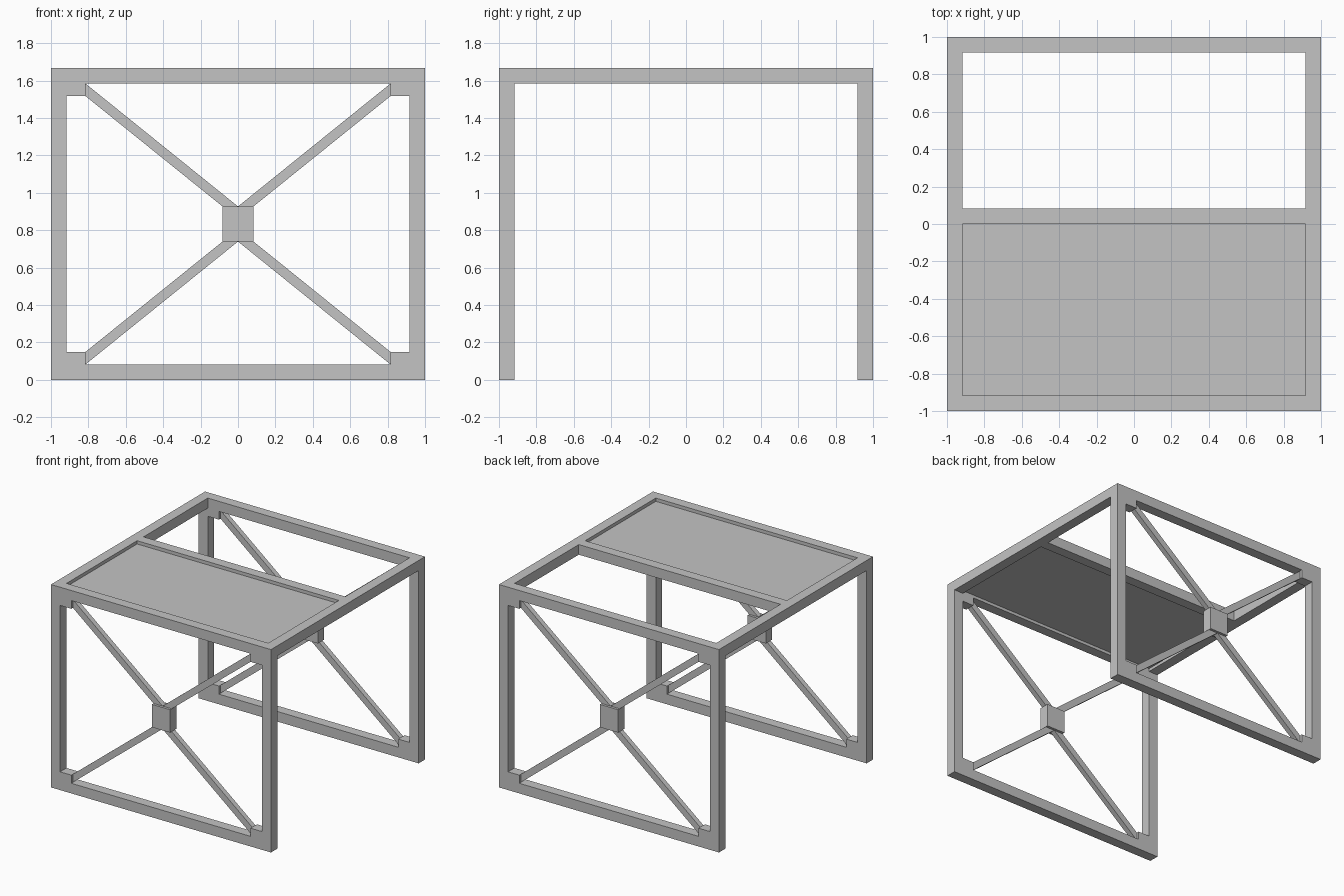
import bpy
import bmesh

cube = bpy.data.objects.get("Cube")
if cube:
    bpy.data.objects.remove(cube, do_unlink=True)

H = 1.667          # overall height
T = 0.083          # bar thickness
IN = 1 - T         # inner face of the frame
MID = H / 2        # height of the brace hub
HUB = 0.094        # half height of the hub
CX, CZ = 0.815, 0.15   # inner corner of a gusset block
BRACE = 0.042      # brace depth

grey = bpy.data.materials.new("plain_grey")
grey.use_nodes = True
colour = (0.55, 0.55, 0.55, 1)
grey.diffuse_color = colour
grey.node_tree.nodes["Principled BSDF"].inputs["Base Color"].default_value = colour


def prism(name, profile, y0, y1):
    """Extrude an x-z outline from y0 to y1."""
    bm = bmesh.new()
    face = bm.faces.new([bm.verts.new((x, y0, z)) for x, z in profile])
    out = bmesh.ops.extrude_face_region(bm, geom=[face])
    verts = [v for v in out["geom"] if isinstance(v, bmesh.types.BMVert)]
    bmesh.ops.translate(bm, verts=verts, vec=(0, y1 - y0, 0))
    bmesh.ops.recalc_face_normals(bm, faces=bm.faces)
    mesh = bpy.data.meshes.new(name)
    bm.to_mesh(mesh)
    bm.free()
    mesh.materials.append(grey)
    obj = bpy.data.objects.new(name, mesh)
    bpy.context.collection.objects.link(obj)
    return obj


def box(name, x, y, z):
    return prism(name, [(x[0], z[0]), (x[1], z[0]), (x[1], z[1]), (x[0], z[1])], *y)


# Two end frames, each with legs, rails, gussets, hub and crossed braces
for end, side in (("front", -1), ("back", 1)):
    y = sorted((side * IN, side))
    yc = side * (1 - T / 2)
    yb = (yc - BRACE / 2, yc + BRACE / 2)
    box(end + "_bottom_rail", (-1, 1), y, (0, T))
    box(end + "_top_rail", (-1, 1), y, (H - T, H))
    box(end + "_hub", (-T, T), y, (MID - HUB, MID + HUB))
    for hand, sx in (("left", 1), ("right", -1)):
        box(f"{end}_{hand}_leg", sorted((sx * IN, sx)), y, (T, H - T))
        for level, sz in (("lower", 1), ("upper", -1)):
            def at(px, pz):
                return (sx * px, pz if sz > 0 else H - pz)
            tag = f"{end}_{hand}_{level}"
            prism(tag + "_gusset", [at(CX, T), at(IN, T), at(IN, CZ), at(CX, CZ)], *y)
            prism(tag + "_brace", [at(CX, T), at(CX, CZ), at(T, MID - HUB),
                                   at(0, MID - HUB)], *yb)

# Top side rails, middle crossbar and recessed panel
for hand, sx in (("left", 1), ("right", -1)):
    box(hand + "_top_rail", sorted((sx * IN, sx)), (-IN, IN), (H - T, H))
box("middle_crossbar", (-IN, IN), (0, T), (H - T, H))
box("top_panel", (-IN, IN), (-IN, 0), (1.608, 1.64))
